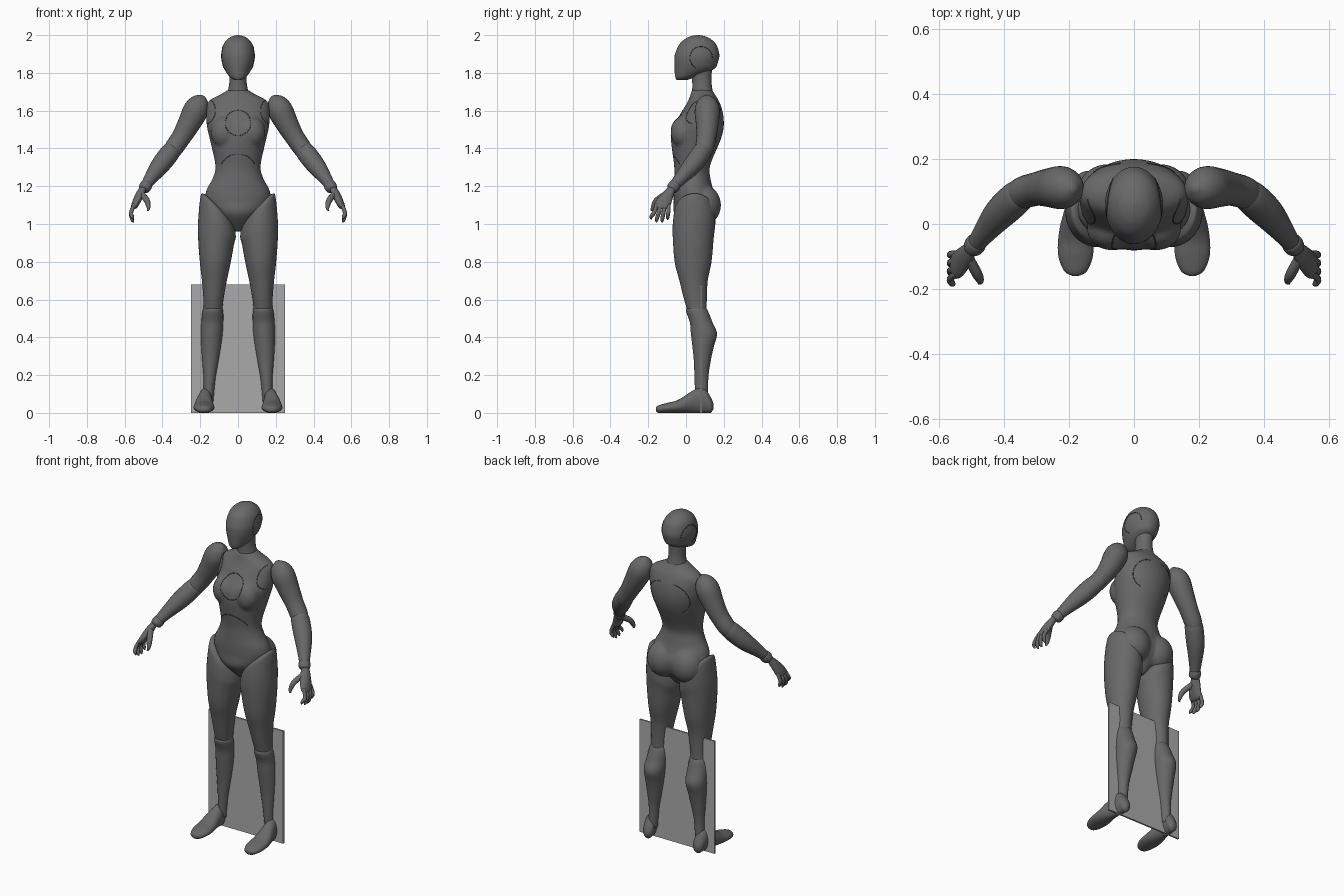
import bpy, bmesh, math
from mathutils import Vector, Matrix
from mathutils.bvhtree import BVHTree

cube = bpy.data.objects.get("Cube")
if cube:
    bpy.data.objects.remove(cube)


def material(name, value):
    mat = bpy.data.materials.new(name)
    mat.use_nodes = True
    colour = (value, value, value, 1)
    mat.diffuse_color = colour
    mat.node_tree.nodes["Principled BSDF"].inputs["Base Color"].default_value = colour
    return mat


BODY = material("dark grey", .14)
SEAM = material("seam charcoal", .07)
PLATE = material("light grey", .4)


def smooth_rows(rows, steps):
    """Catmull-Rom interpolation of rows of numbers."""
    out = []
    for i in range(len(rows) - 1):
        before, start, end = rows[max(i - 1, 0)], rows[i], rows[i + 1]
        after = rows[min(i + 2, len(rows) - 1)]
        for k in range(steps):
            t = k / steps
            out.append([q + t / 2 * (r - p + t * (2 * p - 5 * q + 4 * r - s + t * (3 * (q - r) + s - p)))
                        for p, q, r, s in zip(before, start, end, after)])
    return out + [list(rows[-1])]


def circle_points(count):
    return [(math.cos(math.tau * j / count), math.sin(math.tau * j / count)) for j in range(count)]


def skin(bm, rings):
    """Bridge rings of points into a capped surface."""
    loops = [[bm.verts.new(point) for point in ring] for ring in rings]
    count = len(loops[0])
    for lower, upper in zip(loops, loops[1:]):
        for j in range(count):
            k = (j + 1) % count
            bm.faces.new((lower[j], lower[k], upper[k], upper[j]))
    bm.faces.new(loops[0])
    bm.faces.new(loops[-1])
    return bm


def finish(name, bm, mat=BODY, smooth=True):
    bmesh.ops.recalc_face_normals(bm, faces=bm.faces)
    mesh = bpy.data.meshes.new(name)
    bm.to_mesh(mesh)
    bm.free()
    for face in mesh.polygons:
        face.use_smooth = smooth
    mesh.materials.append(mat)
    ob = bpy.data.objects.new(name, mesh)
    bpy.context.collection.objects.link(ob)
    return ob


def level(t):
    return 0


def loft(rows, side=1, centre=level, slope=level, lengthwise=False):
    """Oval rings from rows of (height, half width, front, back).

    Lengthwise rows run along y instead: (y, half width, bottom, top)."""
    rings = []
    for t, width, near, far in smooth_rows(rows, 6):
        ring = []
        for c, s in circle_points(40):
            x = side * (centre(t) + c * width)
            across = (near + far + s * (far - near)) / 2
            along = t + slope(t) * c * width
            ring.append((x, along, across) if lengthwise else (x, across, along))
        rings.append(ring)
    return skin(bmesh.new(), rings)


def tube(bm, rows, side=1, count=24, steps=5):
    """Round sweep through rows of (x, y, z, radius)."""
    path = smooth_rows(rows, steps)
    rings = []
    for i, (x, y, z, radius) in enumerate(path):
        ahead, behind = path[min(i + 1, len(path) - 1)], path[max(i - 1, 0)]
        turn = (Vector(ahead[:3]) - Vector(behind[:3])).to_track_quat("Z", "Y")
        ring = [Vector((x, y, z)) + turn @ Vector((c, s, 0)) * radius for c, s in circle_points(count)]
        rings.append([(side * p.x, p.y, p.z) for p in ring])
    return skin(bm, rings)


def ball(bm, centre, size):
    bmesh.ops.create_uvsphere(bm, u_segments=32, v_segments=20, radius=1,
                              matrix=Matrix.Translation(centre) @ Matrix.Diagonal((*size, 1)))


def arc_seam(name, target, centre, radius, start, end, direction):
    """Thin arc, in degrees, cast along a direction onto a surface."""
    tree = BVHTree.FromObject(target, bpy.context.evaluated_depsgraph_get())
    ray = Vector(direction)
    flat = Vector((0, 1, 0)) if ray.x else Vector((1, 0, 0))
    rows = []
    for k in range(33):
        angle = math.radians(start + (end - start) * k / 32)
        point = Vector(centre) + radius * (flat * math.cos(angle) + Vector((0, 0, math.sin(angle))))
        hit = tree.ray_cast(point - ray, ray)[0]
        if hit:
            rows.append((*hit, .002))
    finish(name, tube(bmesh.new(), rows, count=6, steps=1), SEAM)


# Torso and pelvis, blended with bust and buttocks
bm = loft([(.96, .02, .02, .08), (1.05, .12, -.06, .15), (1.12, .172, -.065, .165),
           (1.18, .167, -.065, .145), (1.24, .135, -.063, .13), (1.31, .12, -.063, .128),
           (1.45, .15, -.08, .185), (1.52, .165, -.068, .2), (1.59, .168, -.025, .195),
           (1.65, .155, .01, .175), (1.69, .085, .025, .15), (1.71, .055, .03, .14)])
for s in (1, -1):
    ball(bm, (s * .08, .095, 1.1), (.095, .09, .105))
    ball(bm, (s * .07, -.015, 1.485), (.075, .066, .085))
torso = finish("torso", bm)
blend = torso.modifiers.new("blend", "REMESH")
blend.mode = "VOXEL"
blend.voxel_size = .008
blend.use_smooth_shade = True
soften = torso.modifiers.new("soften", "SMOOTH")
soften.iterations = 6

# Neck and head
finish("neck", loft([(1.66, .065, .03, .15), (1.75, .046, .033, .135), (1.85, .05, .02, .14)]))
head = finish("head", loft([
    (1.763, .02, -.05, .01), (1.78, .045, -.057, .055), (1.82, .072, -.061, .148),
    (1.86, .086, -.062, .17), (1.9, .089, -.058, .176), (1.95, .077, -.036, .16),
    (1.98, .054, -.005, .13), (1.994, .03, .025, .1), (2, .005, .055, .07)]))


def leg_centre(z):
    return .16 - .05 * z


def hip_slope(z):
    return min(1, max(0, 6 * (z - .9)))


def foot_centre(y):
    return .18 - .1 * max(y, 0)


def hand_centre(z):
    return .5 + .45 * (1.2 - z)


for s, side in ((1, "left"), (-1, "right")):
    # Leg, with the thigh rim rising outward
    finish(side + "_thigh", loft([
        (1.09, .065, -.04, .13), (1.07, .088, -.06, .15), (1, .098, -.07, .155), (.93, .098, -.07, .147),
        (.8, .082, -.06, .135), (.7, .066, -.035, .115), (.6, .053, -.01, .11), (.5, .048, .02, .11)],
        s, leg_centre, hip_slope))
    finish(side + "_shin", loft([
        (.56, .045, .01, .1), (.54, .054, 0, .116), (.48, .058, .02, .14), (.42, .06, .026, .164),
        (.35, .054, .034, .147), (.27, .044, .042, .13), (.18, .032, .045, .118), (.06, .027, .05, .118)],
        s, leg_centre))
    finish(side + "_foot", loft([
        (-.16, .01, .01, .03), (-.145, .035, 0, .04), (-.1, .053, 0, .053), (-.04, .053, 0, .07),
        (.05, .038, 0, .125), (.1, .034, 0, .125), (.13, .029, 0, .085), (.145, .012, .02, .05)],
        s, foot_centre, lengthwise=True))

    # Arm
    finish(side + "_upper_arm", tube(bmesh.new(), [
        (.185, .11, 1.68, .01), (.197, .11, 1.655, .046), (.222, .112, 1.605, .066),
        (.26, .112, 1.53, .06), (.3, .108, 1.46, .052), (.345, .095, 1.395, .049),
        (.37, .075, 1.36, .04)], s))
    finish(side + "_forearm", tube(bmesh.new(), [
        (.325, .1, 1.42, .03), (.35, .09, 1.39, .049), (.385, .06, 1.345, .052),
        (.42, .025, 1.3, .048), (.46, -.025, 1.245, .036), (.49, -.065, 1.2, .027)], s))
    finish(side + "_wrist_cuff", tube(bmesh.new(), [
        (.48, -.05, 1.215, .022), (.485, -.057, 1.207, .032),
        (.496, -.073, 1.188, .031), (.5, -.08, 1.18, .022)], s))

    # Palm, fingers and thumb
    bm = loft([(1.2, .016, -.09, -.05), (1.165, .024, -.125, -.062), (1.12, .023, -.162, -.075),
               (1.09, .018, -.168, -.085), (1.08, .01, -.15, -.1)], s, hand_centre)
    for i in range(4):
        y, spread = -.154 + .021 * i, -.03 + .008 * i
        tip = 1.025 - .018 * math.sin(i)
        tube(bm, [(.548, y, 1.105, .01), (.566, y + spread / 2, 1.06, .011),
                  (.56, y + spread, tip + .015, .01), (.553, y + spread, tip, .003)], s, 10)
    tube(bm, [(.51, -.105, 1.16, .016), (.483, -.155, 1.125, .016),
              (.474, -.175, 1.09, .011), (.478, -.183, 1.07, .004)], s, 10)
    finish(side + "_hand", bm)

    # Panel lines on the shoulder, back and head
    arc_seam(side + "_shoulder_seam", torso, (s * .2, 0, 1.6), .08, 90 + s * 30, 90 + s * 150, (0, 1, 0))
    arc_seam(side + "_back_seam", torso, (s * .04, 0, 1.52), .09, 90, 90 - s * 150, (0, -1, 0))
    arc_seam(side + "_ear_seam", head, (0, .08, 1.88), .06, 0, 240, (-s, 0, 0))

# Central panel lines
arc_seam("chest_ring", torso, (0, 0, 1.535), .068, 0, 360, (0, 1, 0))
arc_seam("rib_seam", torso, (0, 0, 1.27), .1, 30, 150, (0, 1, 0))

# Upright plate between the legs
bm = bmesh.new()
bmesh.ops.create_cube(bm, size=1, matrix=Matrix.Translation((0, .08, .34))
                      @ Matrix.Diagonal((.5, .01, .68, 1)))
finish("support_plate", bm, PLATE, False)
